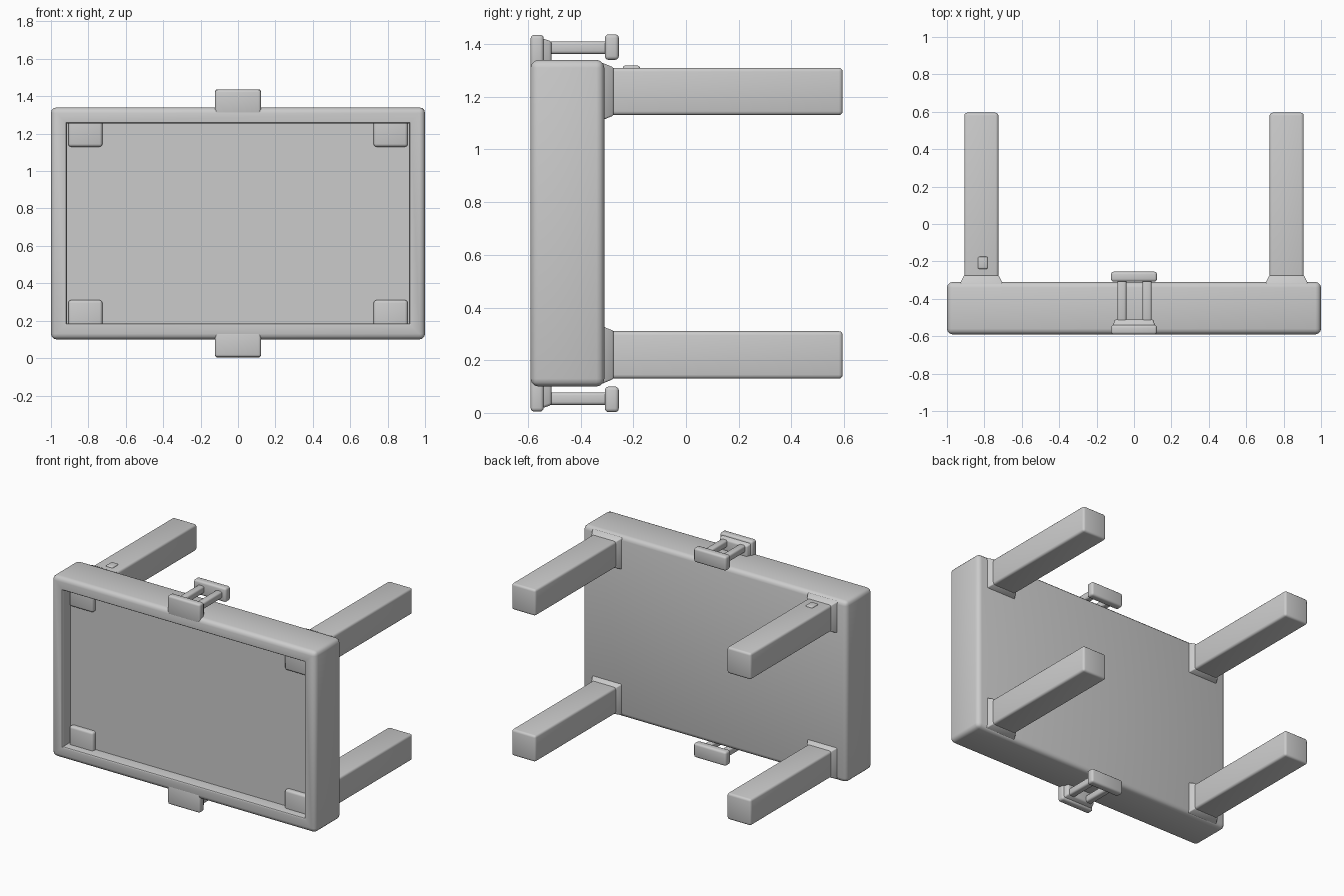
import bpy, bmesh
from mathutils import Vector

if "Cube" in bpy.data.objects:
    bpy.data.objects.remove(bpy.data.objects["Cube"])


def finish(bm, name):
    bmesh.ops.recalc_face_normals(bm, faces=bm.faces)
    mesh = bpy.data.meshes.new(name)
    bm.to_mesh(mesh)
    bm.free()
    obj = bpy.data.objects.new(name, mesh)
    bpy.context.collection.objects.link(obj)
    bpy.context.view_layer.objects.active = obj
    bpy.ops.object.select_all(action='DESELECT')
    obj.select_set(True)
    bpy.ops.object.shade_smooth_by_angle()
    return obj


def box_bm(lo, hi):
    bm = bmesh.new()
    bmesh.ops.create_cube(bm, size=1)
    lo, hi = Vector(lo), Vector(hi)
    for v in bm.verts:
        v.co = (lo + hi) / 2 + v.co * (hi - lo)
    return bm


def bevel(bm, edges, width):
    bmesh.ops.bevel(bm, geom=edges, offset=width, segments=3, profile=0.5, affect='EDGES')


def box(name, lo, hi, width=0.015):
    bm = box_bm(lo, hi)
    bevel(bm, bm.edges[:], width)
    return finish(bm, name)


MID = 0.72  # mirror height for upper and lower parts


def up(sz, z):
    return MID + sz * (z - MID)


def box_z(name, x, y, z, sz, width):
    za, zb = sorted((up(sz, z[0]), up(sz, z[1])))
    return box(name, (x[0], y[0], za), (x[1], y[1], zb), width)


# Tray: rounded slab with a shallow rectangular recess in the front
bm = box_bm((-1, -0.59, 0.10), (1, -0.31, 1.34))
front = min(bm.faces, key=lambda f: f.calc_center_median().y)
outer = bm.edges[:]
bmesh.ops.inset_region(bm, faces=[front], thickness=0.12)
rim = list(front.edges)
floor = bmesh.ops.extrude_discrete_faces(bm, faces=[front])['faces'][0]
for v in floor.verts:
    v.co.y = -0.505
rim = [e for e in bm.edges if all(abs(v.co.y + 0.59) < 1e-4 and abs(v.co.x) < 0.95 for v in e.verts)]
bevel(bm, outer, 0.03)
bevel(bm, [e for e in rim if e.is_valid], 0.01)
finish(bm, "tray_frame")

for sz, level in ((1, "upper"), (-1, "lower")):
    # Legs pass through the panel and show slightly in the recess corners
    for sx, side in ((1, "right"), (-1, "left")):
        xs = sorted((sx * 0.725, sx * 0.907))
        box_z(f"{level}_{side}_leg", xs, (-0.535, 0.595), (1.13, 1.31), sz, 0.015)

        # Flared collar where the leg meets the panel
        bm = box_bm((xs[0] - 0.025, -0.32, min(up(sz, 1.11), up(sz, 1.33))),
                    (xs[1] + 0.025, -0.275, max(up(sz, 1.11), up(sz, 1.33))))
        centre = Vector(((xs[0] + xs[1]) / 2, 0, up(sz, 1.22)))
        for v in bm.verts:
            if v.co.y > -0.3:
                v.co.x = centre.x + (v.co.x - centre.x) * 0.80
                v.co.z = centre.z + (v.co.z - centre.z) * 0.83
        bevel(bm, bm.edges[:], 0.006)
        finish(bm, f"{level}_{side}_leg_collar")

    # Clip: front block, sloped back shoulder, two bars and rear plate
    box_z(f"{level}_clip_block", (-0.123, 0.123), (-0.59, -0.54), (1.30, 1.435), sz, 0.014)
    bm = box_bm((-0.12, -0.57, min(up(sz, 1.31), up(sz, 1.43))),
                (0.12, -0.51, max(up(sz, 1.31), up(sz, 1.43))))
    for v in bm.verts:
        if v.co.y > -0.53:
            v.co.x *= 0.86
            if sz * (v.co.z - up(sz, 1.37)) > 0:
                v.co.z -= sz * 0.02
    bevel(bm, bm.edges[:], 0.01)
    finish(bm, f"{level}_clip_shoulder")
    for x, side in ((0.07, "right"), (-0.065, "left")):
        box_z(f"{level}_clip_{side}_bar", (x - 0.024, x + 0.024), (-0.53, -0.29), (1.362, 1.41), sz, 0.012)
    box_z(f"{level}_clip_plate", (-0.123, 0.123), (-0.308, -0.255), (1.34, 1.437), sz, 0.014)

# Small button on the upper left leg
box("leg_button", (-0.835, -0.24, 1.295), (-0.782, -0.175, 1.318), 0.008)
